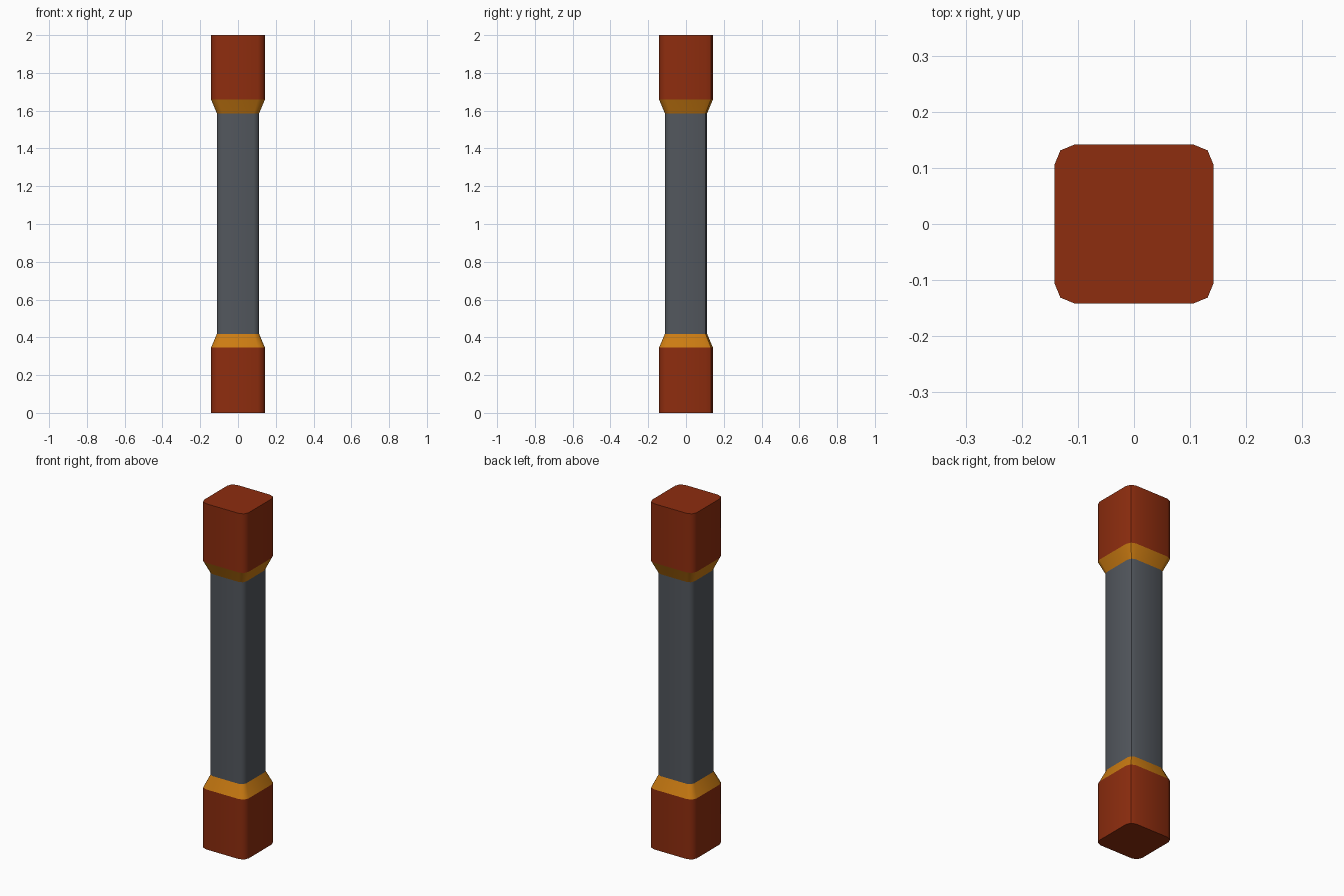
import bpy, math

if "Cube" in bpy.data.objects:
    bpy.data.objects.remove(bpy.data.objects["Cube"])


def material(name, rgb):
    m = bpy.data.materials.new(name)
    m.diffuse_color = (*rgb, 1)
    m.use_nodes = True
    m.node_tree.nodes["Principled BSDF"].inputs["Base Color"].default_value = m.diffuse_color
    return m


RED = material("rust red", (0.27, 0.026, 0.0045))
ORANGE = material("amber orange", (0.60, 0.20, 0.006))
GREY = material("slate grey", (0.085, 0.095, 0.11))

WIDE, NARROW = 0.142, 0.112


def section(half, z):
    """Rounded square, three points per corner, with a seam at the +x+y corner."""
    r = half * 0.26
    c = half - r
    pts = []
    for q in range(4):
        a0 = q * math.pi / 2
        sx, sy = ((1, 1), (-1, 1), (-1, -1), (1, -1))[q]
        for i in range(3):
            a = a0 + i * math.pi / 4
            pts.append((sx * c + r * math.cos(a), sy * c + r * math.sin(a), z))
    pts = pts[1:] + pts[:1]
    return pts + pts[:1]


def band(name, z0, half0, z1, half1, mat, cap=None):
    verts = section(half0, z0) + section(half1, z1)
    n = len(verts) // 2
    faces = [(i, i + 1, n + i + 1, n + i) for i in range(n - 1)]
    sides = len(faces)
    if cap:
        k = len(verts)
        if cap == "top":
            verts += section(half1, z1)[:-1]
            faces.append(tuple(range(k, k + n - 1)))
        else:
            verts += section(half0, z0)[:-1]
            faces.append(tuple(reversed(range(k, k + n - 1))))
    me = bpy.data.meshes.new(name)
    me.from_pydata(verts, [], faces)
    me.materials.append(mat)
    for p in me.polygons:
        p.use_smooth = p.index < sides
    me.update()
    ob = bpy.data.objects.new(name, me)
    bpy.context.collection.objects.link(ob)


# Bottom block, flare, shaft, flare, top block
band("bottom_block", 0, WIDE, 0.347, WIDE, RED, "bottom")
band("lower_collar", 0.347, WIDE, 0.418, NARROW, ORANGE)
band("shaft", 0.418, NARROW, 1.586, NARROW, GREY)
band("upper_collar", 1.586, NARROW, 1.658, WIDE, ORANGE)
band("top_block", 1.658, WIDE, 2.0, WIDE, RED, "top")
